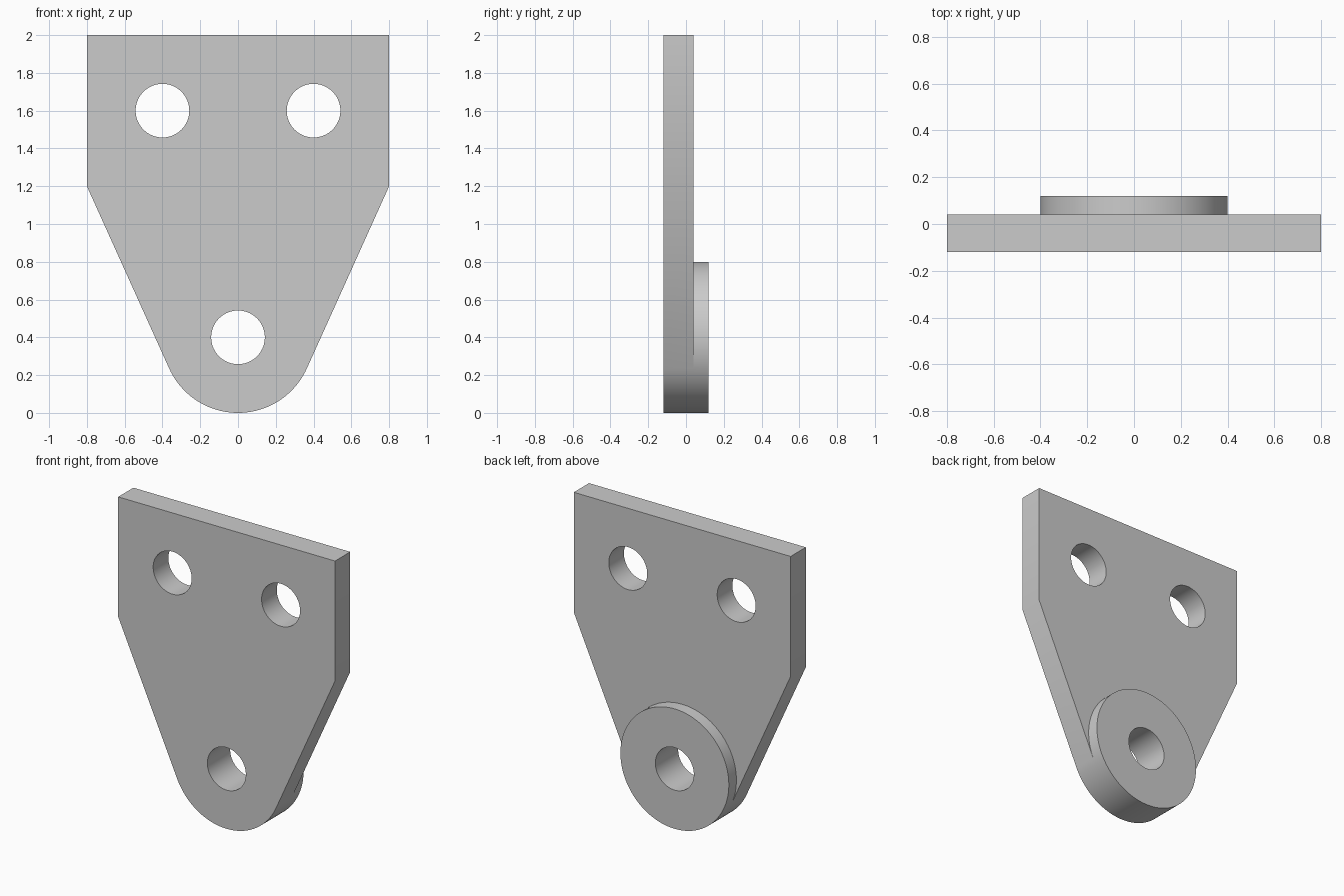
import bpy, bmesh
from math import sin, cos, pi, radians, acos, sqrt

if "Cube" in bpy.data.objects:
    bpy.data.objects.remove(bpy.data.objects["Cube"], do_unlink=True)

FRONT, FACE, BACK = -0.12, 0.04, 0.12   # plate front, plate back, boss back
R, HOLE = 0.4, 0.142

grey = bpy.data.materials.new("light_grey")
grey.use_nodes = True
colour = (0.6, 0.6, 0.6, 1)
grey.diffuse_color = colour
grey.node_tree.nodes["Principled BSDF"].inputs["Base Color"].default_value = colour


def arc(cx, cz, r, start, end, n):
    steps = [start + (end - start) * i / n for i in range(n + 1)]
    return [(cx + r * cos(a), cz + r * sin(a)) for a in steps]


def prism(name, outline, y0, y1):
    """Extrude a closed x-z outline from y0 to y1."""
    bm = bmesh.new()
    face = bm.faces.new([bm.verts.new((x, y0, z)) for x, z in outline])
    new = bmesh.ops.extrude_face_region(bm, geom=[face])["geom"]
    for v in new:
        if isinstance(v, bmesh.types.BMVert):
            v.co.y = y1
    bmesh.ops.recalc_face_normals(bm, faces=bm.faces)
    mesh = bpy.data.meshes.new(name)
    bm.to_mesh(mesh)
    bm.free()
    mesh.materials.append(grey)
    ob = bpy.data.objects.new(name, mesh)
    bpy.context.collection.objects.link(ob)
    return ob


def combine(target, tool, operation):
    mod = target.modifiers.new(operation.lower(), "BOOLEAN")
    mod.operation, mod.solver, mod.object = operation, "EXACT", tool
    bpy.context.view_layer.objects.active = target
    bpy.ops.object.modifier_apply(modifier=mod.name)
    bpy.data.objects.remove(tool, do_unlink=True)


# Plate: square top, sides tapering tangentially into a round end
tangent = acos(R / sqrt(0.8 ** 2 + 0.8 ** 2)) - pi / 4
lower = arc(0, R, R, pi + tangent, 2 * pi - tangent, 48)
upper = arc(0, R, R, -tangent, pi + tangent, 72)
corners = [(0.8, 1.2), (0.8, 2), (-0.8, 2), (-0.8, 1.2)]
plate = prism("bracket_plate", lower + corners, FRONT, FACE)

# Round boss behind the lower hole
boss = prism("round_boss", lower + upper[1:-1], FACE, BACK)
combine(plate, boss, "UNION")

# Through holes
for x, z in ((-0.4, 1.6), (0.4, 1.6), (0, R)):
    ring = arc(x, z, HOLE, 0, 2 * pi, 72)[:-1]
    combine(plate, prism("hole_cutter", ring, -0.3, 0.3), "DIFFERENCE")

bpy.ops.object.select_all(action="DESELECT")
plate.select_set(True)
bpy.context.view_layer.objects.active = plate
bpy.ops.object.shade_smooth_by_angle(angle=radians(30))
